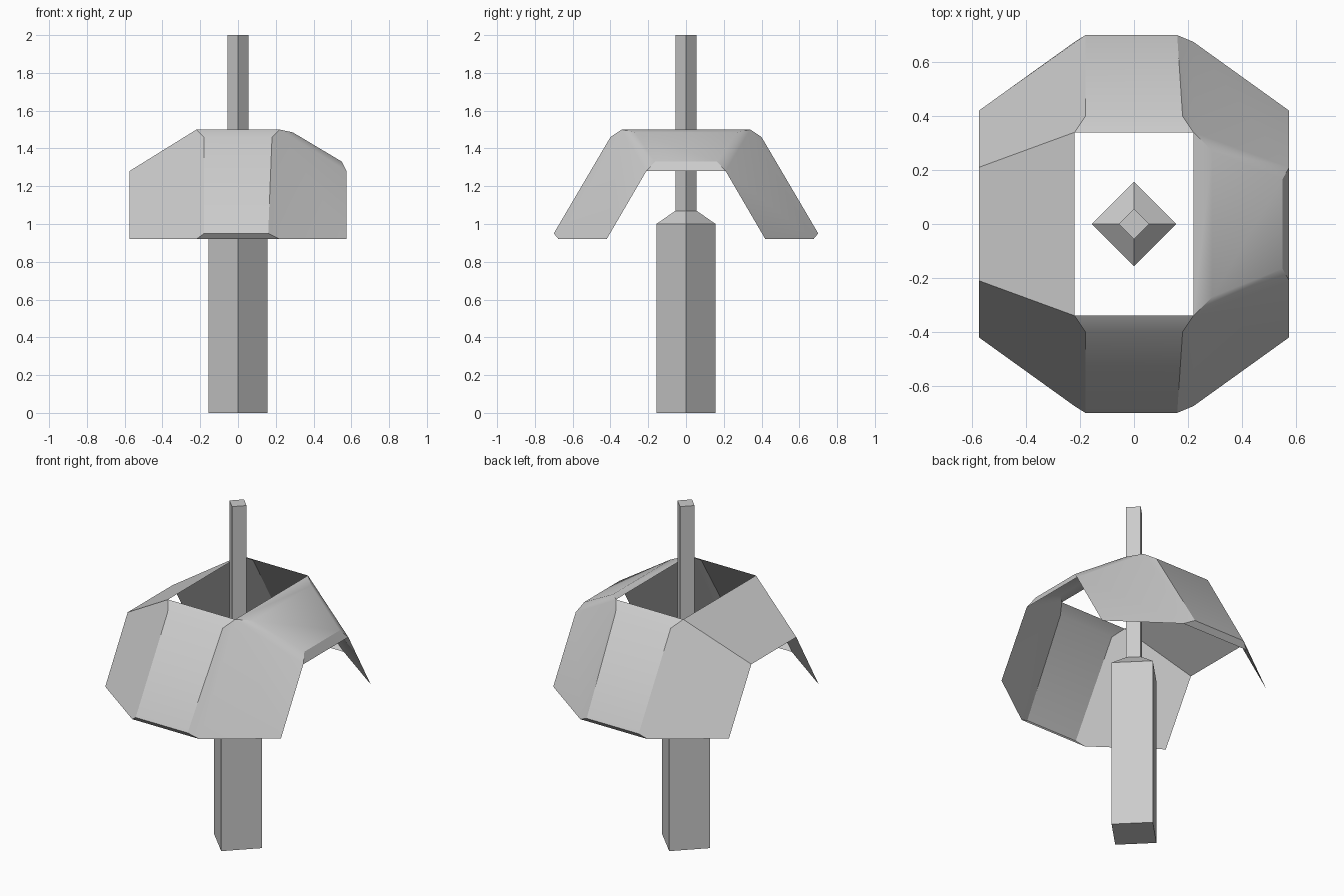
import bpy, bmesh, math

cube = bpy.data.objects.get("Cube")
if cube:
    bpy.data.objects.remove(cube)

grey = bpy.data.materials.new("plain_grey")
grey.use_nodes = True
grey.diffuse_color = (0.6, 0.6, 0.6, 1)
grey.node_tree.nodes["Principled BSDF"].inputs["Base Color"].default_value = (0.6, 0.6, 0.6, 1)


def add_object(name, bm):
    bmesh.ops.recalc_face_normals(bm, faces=bm.faces)
    mesh = bpy.data.meshes.new(name)
    bm.to_mesh(mesh)
    bm.free()
    mesh.materials.append(grey)
    obj = bpy.data.objects.new(name, mesh)
    bpy.context.collection.objects.link(obj)
    return obj


# Square post, shoulder and thin rod, turned corner-on to the front
def add_post():
    bm = bmesh.new()
    rings = []
    for radius, z in [(0.157, 0), (0.157, 1.0), (0.056, 1.07), (0.056, 2.0)]:
        rings.append([bm.verts.new((radius * math.cos(i * math.pi / 2),
                                    radius * math.sin(i * math.pi / 2), z))
                      for i in range(4)])
    for low, high in zip(rings, rings[1:]):
        for i in range(4):
            j = (i + 1) % 4
            bm.faces.new((low[i], low[j], high[j], high[i]))
    bm.faces.new(rings[0][::-1])
    bm.faces.new(rings[-1])
    add_object("post", bm)


# Folded sheet shade: front half by named corners, back half mirrored
def add_shade():
    points = {
        "top_l": (-0.22, -0.34, 1.5), "top_r": (0.22, -0.34, 1.5),
        "brow_l": (-0.18, -0.40, 1.46), "brow_r": (0.18, -0.40, 1.46),
        "hem_l": (-0.18, -0.70, 0.95), "hem_r": (0.16, -0.70, 0.95),
        "lip_l": (-0.22, -0.675, 0.92), "lip_r": (0.22, -0.675, 0.92),
        "corner_l": (-0.575, -0.42, 0.92), "corner_r": (0.575, -0.42, 0.92),
        "side_l": (-0.575, -0.21, 1.28), "side_r": (0.575, -0.21, 1.28),
        "panel_top": (0.29, -0.27, 1.485), "panel_low": (0.55, -0.165, 1.33),
    }
    folds = [
        "top_l brow_l brow_r top_r",
        "brow_l hem_l hem_r brow_r",
        "hem_l lip_l lip_r hem_r",
        "top_l side_l corner_l lip_l hem_l brow_l",
        "brow_r hem_r lip_r top_r",
        "top_r lip_r corner_r side_r",
        "top_r side_r panel_low panel_top",
    ]
    # Strips that run from the front half to the back half
    bridges = ["top_l side_l", "top_r panel_top",
               "panel_top panel_low", "panel_low side_r"]
    bm = bmesh.new()
    front = {k: bm.verts.new(p) for k, p in points.items()}
    back = {k: bm.verts.new((x, -y, z)) for k, (x, y, z) in points.items()}
    for fold in folds:
        names = fold.split()
        bm.faces.new([front[n] for n in names])
        bm.faces.new([back[n] for n in reversed(names)])
    for bridge in bridges:
        a, b = bridge.split()
        bm.faces.new((front[a], front[b], back[b], back[a]))
    bmesh.ops.recalc_face_normals(bm, faces=bm.faces)
    bm.faces.ensure_lookup_table()
    shade = add_object("shade", bm)
    if shade.data.polygons[0].normal.z < 0:
        shade.data.flip_normals()
    bpy.ops.object.select_all(action="DESELECT")
    bpy.context.view_layer.objects.active = shade
    shade.select_set(True)
    bpy.ops.object.shade_smooth_by_angle(angle=math.radians(30))


add_post()
add_shade()
